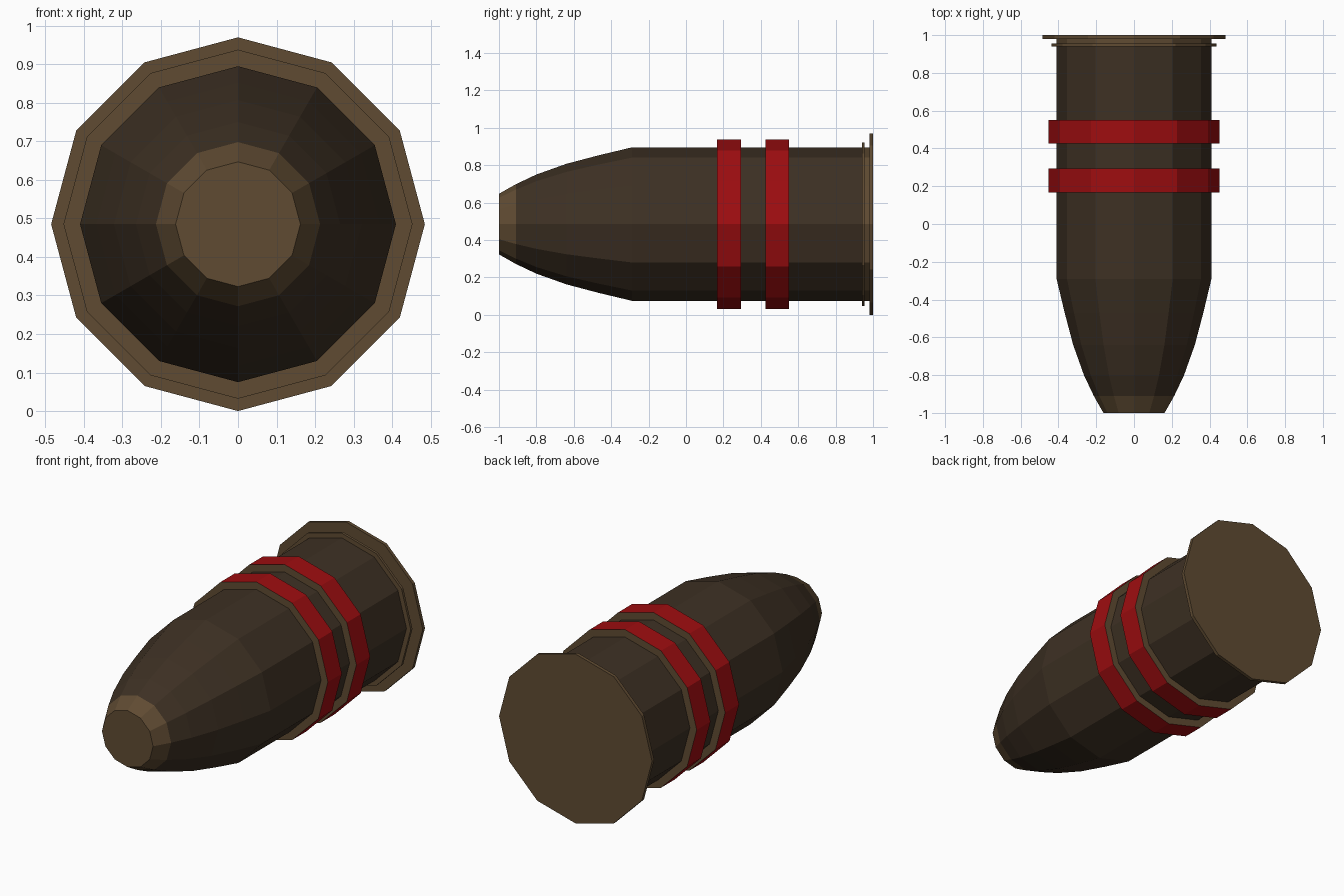
import bpy, bmesh, math

if "Cube" in bpy.data.objects:
    bpy.data.objects.remove(bpy.data.objects["Cube"])

SIDES = 12
CZ = 0.485  # height of the long axis


def material(name, rgb):
    m = bpy.data.materials.new(name)
    m.diffuse_color = (*rgb, 1)
    m.use_nodes = True
    m.node_tree.nodes["Principled BSDF"].inputs["Base Color"].default_value = m.diffuse_color
    return m


DARK = material("dark_brown", (0.047, 0.030, 0.017))
LIGHT = material("light_brown", (0.115, 0.070, 0.032))
RED = material("red", (0.34, 0.004, 0.005))


def lathe(name, profile, mats, cap_start=False, cap_end=False, cap_mat=0):
    """Revolve (y, radius, material of the strip to the next point) round the y axis."""
    bm = bmesh.new()
    rings = []
    for y, r, _ in profile:
        angles = [2 * math.pi * i / SIDES for i in range(SIDES)]
        rings.append([bm.verts.new((r * math.cos(a), y, CZ + r * math.sin(a))) for a in angles])
    for (a, b), (_, _, mat) in zip(zip(rings, rings[1:]), profile):
        for i in range(SIDES):
            j = (i + 1) % SIDES
            bm.faces.new((a[i], b[i], b[j], a[j])).material_index = mat
    if cap_start:
        bm.faces.new(rings[0]).material_index = cap_mat
    if cap_end:
        bm.faces.new(rings[-1][::-1]).material_index = cap_mat
    mesh = bpy.data.meshes.new(name)
    bm.to_mesh(mesh)
    bm.free()
    for m in mats:
        mesh.materials.append(m)
    ob = bpy.data.objects.new(name, mesh)
    bpy.context.collection.objects.link(ob)
    return ob


# shell: blunt tip, curved nose, straight body, thin collar and base rim
lathe("shell_body", [
    (-1.0, 0.162, 1), (-0.91, 0.213, 0), (-0.80, 0.265, 0), (-0.64, 0.322, 0),
    (-0.47, 0.367, 0), (-0.29, 0.41, 0),
    (0.94, 0.41, 1), (0.94, 0.437, 1), (0.955, 0.437, 1), (0.955, 0.41, 1),
    (0.98, 0.41, 1), (0.98, 0.485, 1), (1.0, 0.485, 1),
], [DARK, LIGHT], cap_start=True, cap_end=True, cap_mat=1)

# two raised bands: red outside, brown shoulders
for name, y0, y1 in (("front_band", 0.167, 0.293), ("rear_band", 0.425, 0.55)):
    lathe(name, [(y0, 0.41, 1), (y0, 0.453, 0), (y1, 0.453, 1), (y1, 0.41, 1)], [RED, LIGHT])
